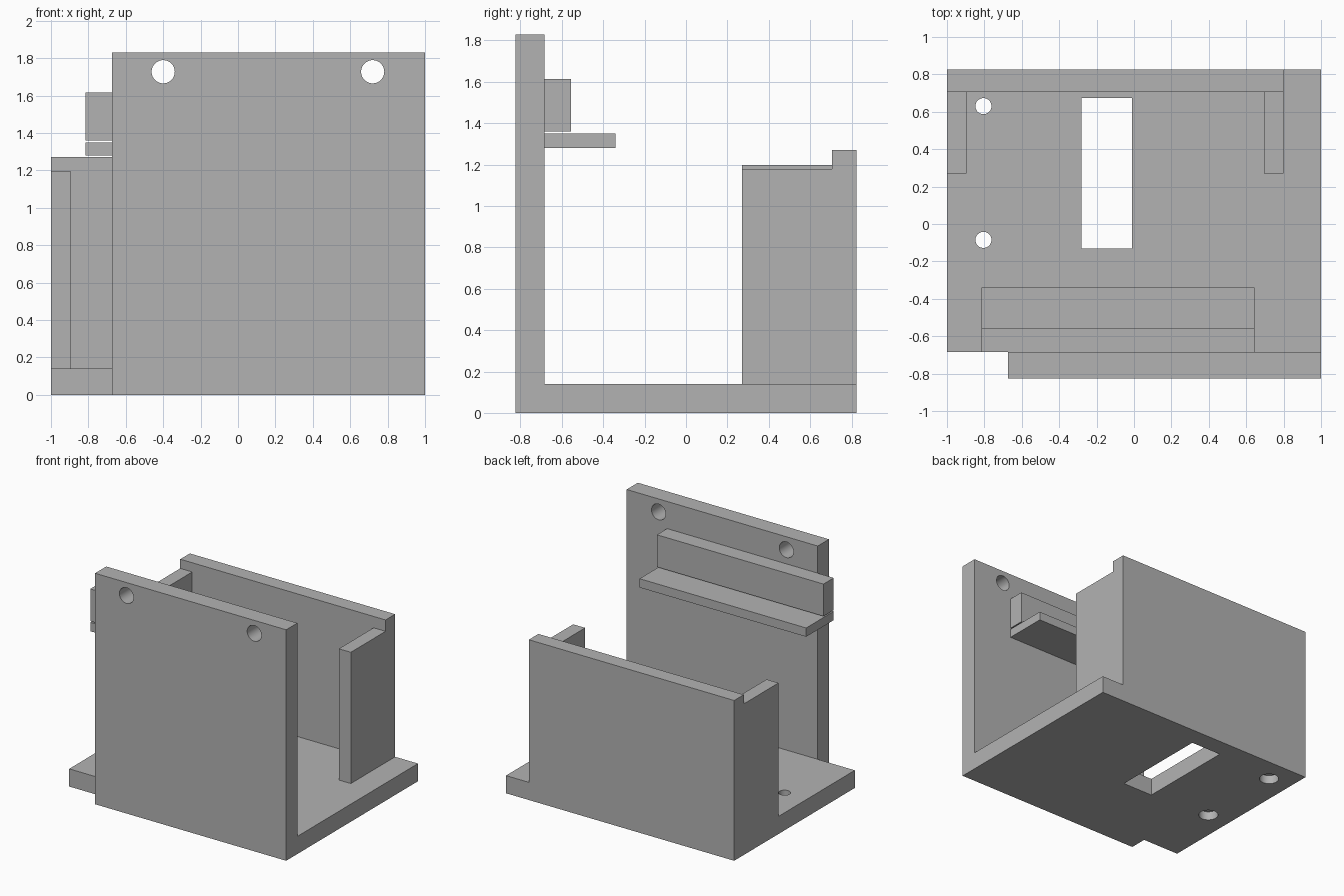
import bpy
from mathutils import Vector

cube = bpy.data.objects.get("Cube")
if cube:
    bpy.data.objects.remove(cube, do_unlink=True)

grey = bpy.data.materials.new("plain grey")
grey.use_nodes = True
colour = (0.45, 0.45, 0.45, 1)
grey.diffuse_color = colour
grey.node_tree.nodes["Principled BSDF"].inputs["Base Color"].default_value = colour


def box(name, low, high):
    """Box spanning two opposite corners."""
    low, high = Vector(low), Vector(high)
    bpy.ops.mesh.primitive_cube_add(size=1)
    ob = bpy.context.object
    ob.name = name
    for v in ob.data.vertices:
        v.co = (low + high) / 2 + v.co * (high - low)
    ob.data.materials.append(grey)
    return ob


def rod(name, centre, radius, depth, rotation=(0, 0, 0)):
    """Round cutter."""
    bpy.ops.mesh.primitive_cylinder_add(vertices=48, radius=radius, depth=depth,
                                        location=centre, rotation=rotation)
    ob = bpy.context.object
    ob.name = name
    ob.data.materials.append(grey)
    return ob


def cut(target, cutter):
    """Subtract the cutter, then remove it."""
    cutter.hide_render = True
    mod = target.modifiers.new("cut", 'BOOLEAN')
    mod.operation = 'DIFFERENCE'
    mod.solver = 'EXACT'
    mod.object = cutter
    bpy.ops.object.select_all(action='DESELECT')
    bpy.context.view_layer.objects.active = target
    target.select_set(True)
    bpy.ops.object.modifier_apply(modifier=mod.name)
    bpy.data.objects.remove(cutter, do_unlink=True)


FLOOR = 0.14
INNER = -0.685   # rear face of the front wall

# Base plate with a slot and two counterbored screw holes
base = box("base_plate", (-1, INNER, 0), (1, 0.825, FLOOR))
cut(base, box("slot_cutter", (-0.28, -0.13, -0.1), (-0.01, 0.675, 0.3)))
for y in (-0.085, 0.63):
    cut(base, rod("screw_cutter", (-0.805, y, 0.1), 0.043, 0.5))
    cut(base, rod("counterbore_cutter", (-0.805, y, 0), 0.073, FLOOR))

# Tall front wall with two round holes
front = box("front_wall", (-0.675, -0.825, 0), (1, INNER, 1.83))
for x in (-0.4, 0.72):
    cut(front, rod("hole_cutter", (x, -0.755, 1.727), 0.062, 0.5, (1.5708, 0, 0)))

# Shelf and rail on the rear of the front wall
box("shelf", (-0.815, INNER, 1.28), (0.645, -0.34, 1.35))
box("rail", (-0.815, INNER, 1.36), (0.645, -0.557, 1.615))

# Back wall with a flange at each end
box("back_wall", (-1, 0.705, FLOOR), (0.8, 0.825, 1.27))
box("right_flange", (-1, 0.27, FLOOR), (-0.895, 0.705, 1.197))
box("left_flange", (0.695, 0.27, FLOOR), (0.8, 0.705, 1.18))

# Smooth the hole walls, keep every edge sharp
for ob in (base, front):
    bpy.ops.object.select_all(action='DESELECT')
    ob.select_set(True)
    bpy.context.view_layer.objects.active = ob
    bpy.ops.object.shade_smooth_by_angle()
